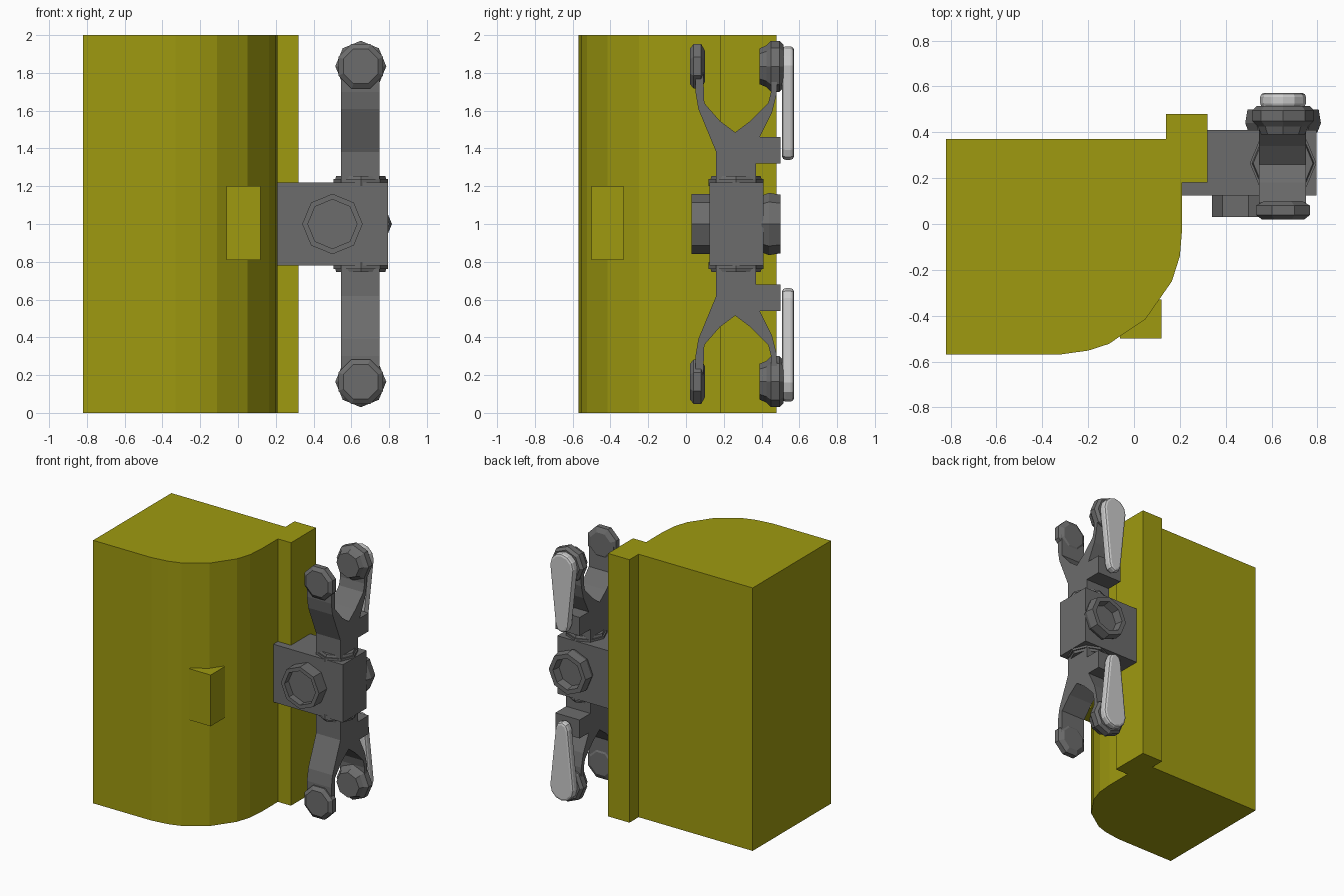
import bpy, bmesh
from math import sin, cos, pi
from mathutils import Vector

if "Cube" in bpy.data.objects:
    bpy.data.objects.remove(bpy.data.objects["Cube"])


def material(name, rgb):
    m = bpy.data.materials.new(name)
    m.diffuse_color = (*rgb, 1)
    m.use_nodes = True
    m.node_tree.nodes["Principled BSDF"].inputs["Base Color"].default_value = m.diffuse_color
    return m


OLIVE = material("olive", (0.345, 0.323, 0.005))
GREY = material("dark_grey", (0.15, 0.15, 0.15))
LIGHT = material("light_grey", (0.67, 0.67, 0.67))


def finish(name, bm, mat, origin=(0, 0, 0), mirrored=False):
    bmesh.ops.recalc_face_normals(bm, faces=bm.faces)
    me = bpy.data.meshes.new(name)
    bm.to_mesh(me)
    bm.free()
    me.materials.append(mat)
    ob = bpy.data.objects.new(name, me)
    ob.location = origin
    bpy.context.collection.objects.link(ob)
    if mirrored:
        mod = ob.modifiers.new("mirror", 'MIRROR')
        mod.use_axis = (False, False, True)
        mod.use_mirror_merge = False
    return ob


def prism(name, pts, depth, mat, **kw):
    """Fill a flat outline and extrude it by the depth vector."""
    bm = bmesh.new()
    face = bm.faces.new([bm.verts.new(p) for p in pts])
    new = bmesh.ops.extrude_face_region(bm, geom=[face], use_keep_orig=True)['geom']
    bmesh.ops.translate(bm, vec=depth, verts=[v for v in new if isinstance(v, bmesh.types.BMVert)])
    return finish(name, bm, mat, **kw)


def box(name, x, y, z, mat, **kw):
    pts = [(x[0], y[0], z[0]), (x[1], y[0], z[0]), (x[1], y[1], z[0]), (x[0], y[1], z[0])]
    return prism(name, pts, (0, 0, z[1] - z[0]), mat, **kw)


def lathe(name, profile, centre, axis, mat, sides=8, turn=0.0, **kw):
    """Turn (radius, position) pairs about the y or z axis."""
    bm = bmesh.new()
    rings = []
    for r, h in profile:
        ring = []
        for i in range(sides):
            a = 2 * pi * (i + turn) / sides
            u, v = r * cos(a), r * sin(a)
            p = (u, h, v) if axis == 'y' else (u, v, h)
            ring.append(bm.verts.new(Vector(p) + Vector(centre)))
        rings.append(ring)
    for a, b in zip(rings, rings[1:]):
        for i in range(sides):
            j = (i + 1) % sides
            bm.faces.new((a[i], a[j], b[j], b[i]))
    bm.faces.new(rings[0])
    bm.faces.new(rings[-1])
    return finish(name, bm, mat, **kw)


# Olive body: faceted round front corner and a strip along the back right edge
outline = [(-0.82, 0.37), (0.14, 0.37), (0.14, 0.48), (0.32, 0.48), (0.32, 0.18), (0.21, 0.18),
           (0.21, -0.02), (0.2, -0.14), (0.165, -0.25), (0.05, -0.415),
           (-0.11, -0.523), (-0.2, -0.552), (-0.33, -0.57), (-0.82, -0.57)]
prism("body", [(x, y, 0) for x, y in outline], (0, 0, 2), OLIVE)
box("body_stop", (-0.06, 0.12), (-0.5, -0.33), (0.81, 1.2), OLIVE)

# Hub block with recessed octagonal bolts
box("hub", (0.205, 0.795), (0.125, 0.41), (0.78, 1.22), GREY)
lathe("front_bolt", [(0.16, 0.15), (0.16, 0.03), (0.13, 0.03), (0.13, 0.08)], (0.5, 0, 1), 'y', GREY)
lathe("back_bolt", [(0.15, 0.40), (0.165, 0.44), (0.155, 0.5), (0.12, 0.5), (0.11, 0.44)],
      (0.65, 0, 1), 'y', GREY)

# Everything below is built for the top half and mirrored about z = 1
half = dict(origin=(0, 0, 1), mirrored=True)
lathe("collar", [(0.145, 0.2), (0.145, 0.237), (0.135, 0.237), (0.13, 0.255)],
      (0.65, 0.265, 0), 'z', GREY, **half)

# Forked arm with a back lug
fork = [(0.16, 0.2), (0.16, 0.38), (0.065, 0.61), (0.05, 0.7), (0.05, 0.84), (0.09, 0.84),
        (0.097, 0.64), (0.18, 0.545), (0.26, 0.485), (0.34, 0.545), (0.435, 0.64), (0.45, 0.7),
        (0.45, 0.84), (0.485, 0.84), (0.48, 0.69), (0.455, 0.59), (0.39, 0.46), (0.5, 0.46),
        (0.5, 0.32), (0.37, 0.32), (0.37, 0.2)]
prism("forked_arm", [(0.545, y, z) for y, z in fork], (0.205, 0, 0), GREY, **half)

# Clamping pads at the fork tips
lathe("front_pad", [(0.1, 0.02), (0.128, 0.04), (0.128, 0.08), (0.09, 0.1)],
      (0.65, 0, 0.835), 'y', GREY, turn=0.5, **half)
lathe("back_pad", [(0.095, 0.39), (0.11, 0.425), (0.135, 0.45), (0.135, 0.495), (0.115, 0.515)],
      (0.65, 0, 0.835), 'y', GREY, **half)

# Light teardrop lever with a rounded rim
tear = [(0.65 + 0.1 * cos(pi * i / 6), 0.84 + 0.1 * sin(pi * i / 6)) for i in range(7)]
tear += [(0.65 - 0.053 * cos(pi * i / 4), 0.393 - 0.053 * sin(pi * i / 4)) for i in range(5)]
lever = prism("lever", [(x, 0.508, z) for x, z in tear], (0, 0.064, 0), LIGHT, **half)
bev = lever.modifiers.new("rim", 'BEVEL')
bev.width, bev.segments, bev.angle_limit = 0.018, 2, 1.0
